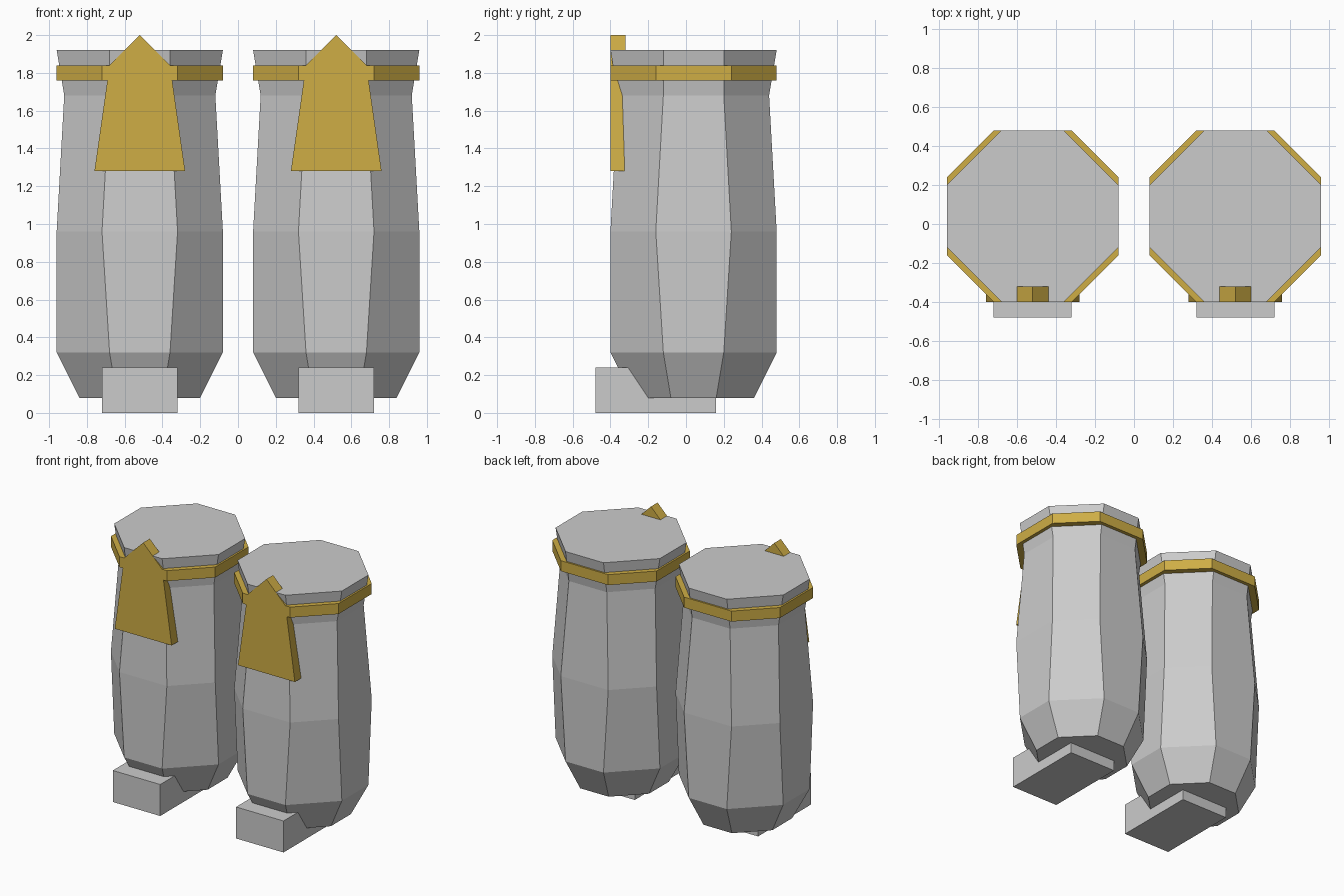
import bpy

if "Cube" in bpy.data.objects:
    bpy.data.objects.remove(bpy.data.objects["Cube"])

CY = 0.04    # centre depth of each boot
CX = 0.52    # sideways offset of each boot

gold = bpy.data.materials.new("gold")
gold.diffuse_color = (0.62, 0.42, 0.06, 1)
gold.use_nodes = True
gold.node_tree.nodes["Principled BSDF"].inputs["Base Color"].default_value = gold.diffuse_color


def add_mesh(name, verts, faces, mat=None):
    mesh = bpy.data.meshes.new(name)
    mesh.from_pydata(verts, [], faces)
    mesh.update()
    obj = bpy.data.objects.new(name, mesh)
    bpy.context.collection.objects.link(obj)
    if mat:
        mesh.materials.append(mat)
    return obj


def loft(name, rings, mat=None):
    """Join rings with equal point counts, bottom to top, and cap both ends."""
    n = len(rings[0])
    verts = [p for ring in rings for p in ring]
    faces = [(k * n + i, k * n + (i + 1) % n, (k + 1) * n + (i + 1) % n, (k + 1) * n + i)
             for k in range(len(rings) - 1) for i in range(n)]
    faces.append(tuple(reversed(range(n))))
    faces.append(tuple(range(len(verts) - n, len(verts))))
    return add_mesh(name, verts, faces, mat)


def octagon(cx, z, half, flat):
    """Octagon of given half width; 'flat' is half the length of its straight sides."""
    pts = [(half, -flat), (half, flat), (flat, half), (-flat, half),
           (-half, flat), (-half, -flat), (-flat, -half), (flat, -half)]
    return [(cx + x, CY + y, z) for x, y in pts]


def box(name, x0, x1, y0, y1, z0, z1):
    return loft(name, [[(x0, y0, z), (x1, y0, z), (x1, y1, z), (x0, y1, z)] for z in (z0, z1)])


# z, half width, half flat side
leg_profile = [(0.08, 0.32, 0.12), (0.32, 0.44, 0.16), (0.96, 0.44, 0.20),
               (1.68, 0.40, 0.16), (1.92, 0.44, 0.16)]
plate_outline = [(-0.24, 1.28), (0.24, 1.28), (0.16, 1.84), (0, 2.0), (-0.16, 1.84)]

for side, cx in (("left", -CX), ("right", CX)):
    # faceted boot leg
    loft(f"{side}_boot_leg", [octagon(cx, *p) for p in leg_profile])
    # gold band under the rim
    loft(f"{side}_cuff_band", [octagon(cx, z, 0.44, 0.20) for z in (1.76, 1.84)], gold)
    # pointed gold plate on the front
    loft(f"{side}_shin_plate",
         [[(cx + x, y, z) for x, z in plate_outline] for y in (-0.32, -0.40)], gold)
    # block foot
    box(f"{side}_foot", cx - 0.20, cx + 0.20, -0.48, 0.16, 0.0, 0.24)

# consistent outward normals
import bmesh
for obj in bpy.data.objects:
    bm = bmesh.new()
    bm.from_mesh(obj.data)
    bmesh.ops.recalc_face_normals(bm, faces=bm.faces)
    bm.to_mesh(obj.data)
    bm.free()
